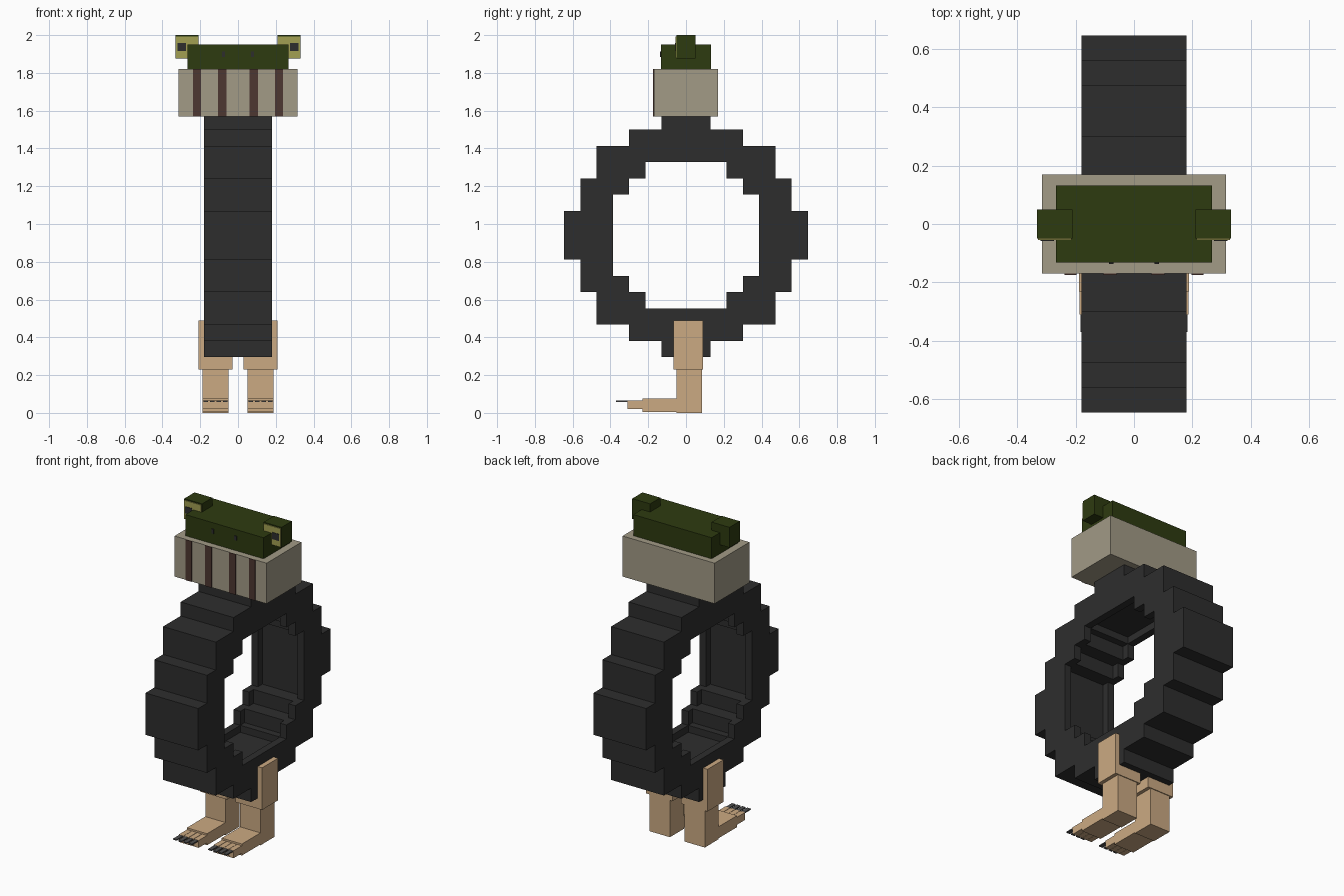
import bpy, bmesh, math

if "Cube" in bpy.data.objects:
    bpy.data.objects.remove(bpy.data.objects["Cube"])


def material(name, rgb):
    m = bpy.data.materials.new(name)
    m.diffuse_color = (*rgb, 1)
    m.use_nodes = True
    m.node_tree.nodes["Principled BSDF"].inputs["Base Color"].default_value = m.diffuse_color
    return m


RUBBER = material("black rubber", (0.027, 0.027, 0.027))
GREEN = material("dark green", (0.027, 0.043, 0.005))
BEIGE = material("grey beige", (0.36, 0.325, 0.24))
BROWN = material("dark brown", (0.075, 0.038, 0.031))
SKIN = material("tan skin", (0.60, 0.40, 0.225))
YELLOW = material("olive yellow", (0.36, 0.35, 0.085))
CLAW = material("claw grey", (0.08, 0.08, 0.08))


def make_object(name, bm, mat):
    bmesh.ops.recalc_face_normals(bm, faces=bm.faces)
    me = bpy.data.meshes.new(name)
    bm.to_mesh(me)
    bm.free()
    me.materials.append(mat)
    ob = bpy.data.objects.new(name, me)
    bpy.context.collection.objects.link(ob)
    return ob


def box(name, x, y, z, mat):
    """Box from (min, max) ranges on each axis."""
    bm = bmesh.new()
    bmesh.ops.create_cube(bm, size=1)
    for v in bm.verts:
        for i, (lo, hi) in enumerate((x, y, z)):
            v.co[i] = hi if v.co[i] > 0 else lo
    return make_object(name, bm, mat)


def pair(name, x, y, z, mat):
    """Box on the +x side and its mirror image."""
    box(name + "_left", x, y, z, mat)
    box(name + "_right", (-x[1], -x[0]), y, z, mat)


# Stepped ring: (height from centre, half depth) for each step
U = 0.043
CENTRE_Z = 0.94
OUTER = ((3, 15), (7, 13), (11, 11), (13, 7), (15, 3))
INNER = ((5, 9), (7, 7), (9, 5))
GROOVE = ((5, 10), (7, 8), (9, 6), (10, 5))


def inside(steps, y, z):
    return any(abs(z) < h and abs(y) < d for h, d in steps)


def solid(i, j, k):
    y, z = j + 0.5, k + 0.5
    hole = GROOVE if i == 1 else INNER      # hollow between the side walls
    return 0 <= i <= 2 and inside(OUTER, y, z) and not inside(hole, y, z)


def stepped_ring():
    xs = (-0.18, -0.135, 0.135, 0.18)
    bm = bmesh.new()
    for i in range(3):
        for j in range(-16, 16):
            for k in range(-16, 16):
                if not solid(i, j, k):
                    continue
                for axis in range(3):
                    for side in (0, 1):
                        n = [i, j, k]
                        n[axis] += 2 * side - 1
                        if solid(*n):
                            continue
                        a, b = (axis + 1) % 3, (axis + 2) % 3
                        ring = []
                        for da, db in ((0, 0), (1, 0), (1, 1), (0, 1)):
                            c = [i, j, k]
                            c[axis] += side
                            c[a] += da
                            c[b] += db
                            ring.append(bm.verts.new(
                                (xs[c[0]], c[1] * U, CENTRE_Z + c[2] * U)))
                        bm.faces.new(ring if side else ring[::-1])
    bmesh.ops.remove_doubles(bm, verts=bm.verts, dist=1e-4)
    make_object("ring_body", bm, RUBBER)


stepped_ring()

# Collar block with painted stripes on the front
box("collar", (-0.314, 0.314), (-0.17, 0.17), (1.57, 1.82), BEIGE)
pair("inner_stripe", (0.06, 0.105), (-0.174, -0.169), (1.57, 1.82), BROWN)
pair("outer_stripe", (0.196, 0.238), (-0.174, -0.169), (1.57, 1.82), BROWN)

# Head, nostrils and eyes
box("head", (-0.267, 0.267), (-0.132, 0.132), (1.80, 1.95), GREEN)
pair("nostril", (0.07, 0.086), (-0.137, -0.131), (1.885, 1.912), RUBBER)
pair("eye_socket", (0.21, 0.332), (-0.05, 0.05), (1.875, 2.0), GREEN)
pair("eye", (0.213, 0.329), (-0.055, -0.049), (1.878, 1.993), YELLOW)
pair("pupil", (0.274, 0.32), (-0.058, -0.054), (1.915, 1.957), RUBBER)

# Legs and feet
pair("thigh", (0.028, 0.21), (-0.065, 0.09), (0.23, 0.49), SKIN)
pair("shin", (0.05, 0.188), (-0.05, 0.085), (0.0, 0.235), SKIN)
pair("foot", (0.05, 0.188), (-0.23, -0.045), (0.006, 0.077), SKIN)

# Four toes with flat claws on each foot
for t in range(4):
    x0 = 0.05 + t * 0.0345
    pair(f"toe_{t + 1}", (x0 + 0.001, x0 + 0.0335), (-0.31, -0.225), (0.02, 0.066), SKIN)
    pair(f"claw_{t + 1}", (x0 + 0.005, x0 + 0.0295), (-0.37, -0.305), (0.058, 0.065), CLAW)
